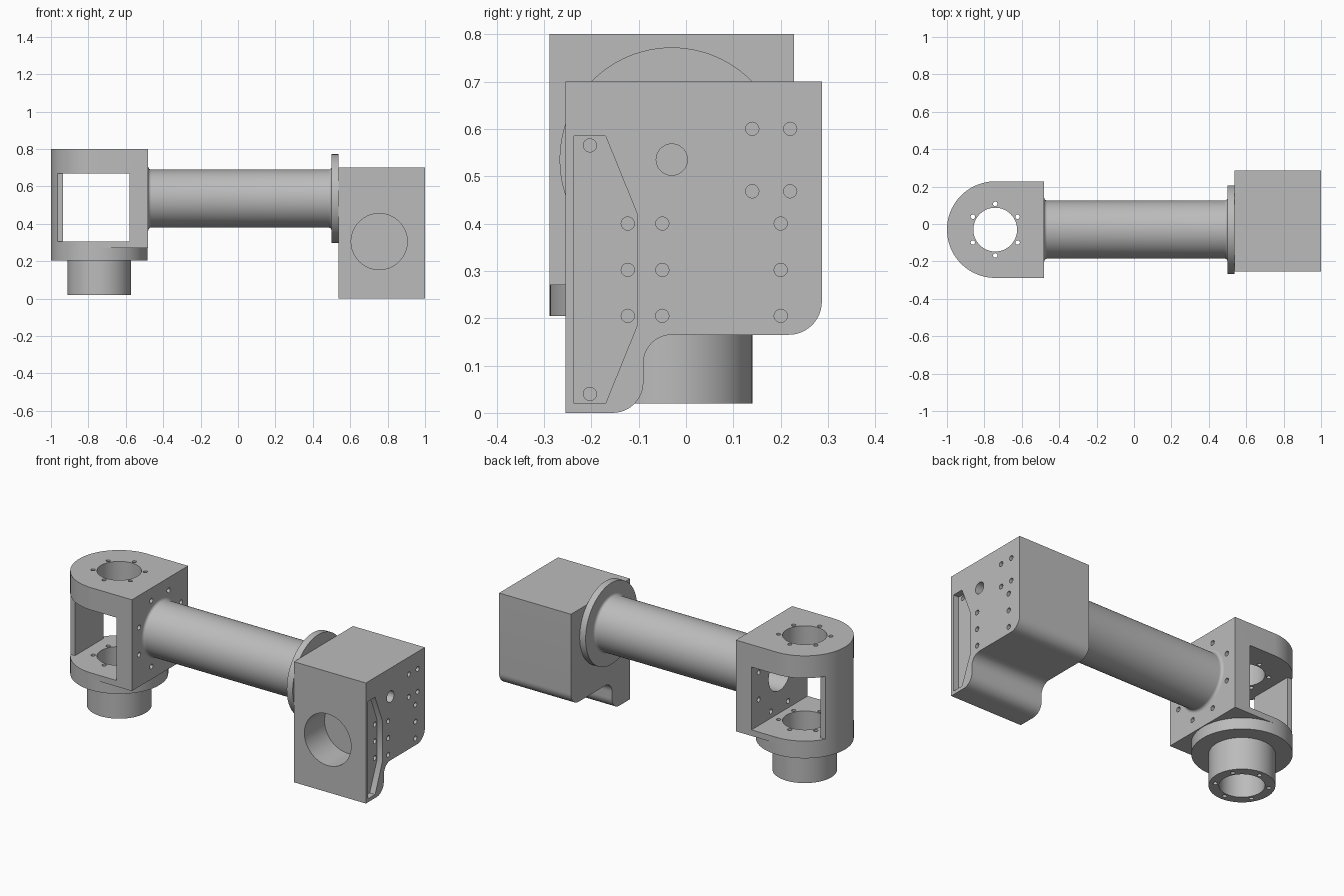
import bpy, bmesh
from math import sin, cos, pi, radians

cube = bpy.data.objects.get("Cube")
if cube:
    bpy.data.objects.remove(cube, do_unlink=True)

grey = bpy.data.materials.new("machined grey")
grey.use_nodes = True
COLOUR = (0.5, 0.5, 0.5, 1)
grey.diffuse_color = COLOUR
grey.node_tree.nodes["Principled BSDF"].inputs["Base Color"].default_value = COLOUR

CY, CZ = -0.03, 0.535      # arm axis
YX, YR = -0.742, 0.258     # yoke axis and outer radius
PLACE = {"x": lambda u, v, t: (t, u, v),
         "y": lambda u, v, t: (u, t, v),
         "z": lambda u, v, t: (u, v, t)}


def arc(u, v, r, start, end, n=12):
    angles = [radians(start + (end - start) * i / n) for i in range(n + 1)]
    return [(u + r * cos(a), v + r * sin(a)) for a in angles]


def circle(u, v, r, n=64):
    return arc(u, v, r, 0, 360, n)[:-1]


def ring(u, v, r, count, start, hole):
    """Circles spaced evenly round a centre."""
    angles = [radians(start + 360 * i / count) for i in range(count)]
    return [circle(u + r * cos(a), v + r * sin(a), hole, 16) for a in angles]


def add_object(name, bm):
    bmesh.ops.recalc_face_normals(bm, faces=bm.faces)
    mesh = bpy.data.meshes.new(name)
    bm.to_mesh(mesh)
    bm.free()
    mesh.materials.append(grey)
    obj = bpy.data.objects.new(name, mesh)
    bpy.context.collection.objects.link(obj)
    return obj


def prism(name, profiles, axis, a, b):
    """Extrude one or more flat outlines along an axis."""
    bm = bmesh.new()
    for profile in profiles:
        low, high = [[bm.verts.new(PLACE[axis](u, v, t)) for u, v in profile] for t in (a, b)]
        bm.faces.new(low)
        bm.faces.new(high)
        for i in range(len(low)):
            j = (i + 1) % len(low)
            bm.faces.new((low[i], low[j], high[j], high[i]))
    return add_object(name, bm)


def activate(obj):
    bpy.ops.object.select_all(action="DESELECT")
    obj.select_set(True)
    bpy.context.view_layer.objects.active = obj


def cut(obj, profiles, axis, a, b):
    cutter = prism("cutter", profiles, axis, a, b)
    cutter.hide_render = True
    mod = obj.modifiers.new("cut", "BOOLEAN")
    mod.operation, mod.solver, mod.object = "DIFFERENCE", "EXACT", cutter
    activate(obj)
    bpy.ops.object.modifier_apply(modifier=mod.name)
    bpy.data.objects.remove(cutter, do_unlink=True)


def smooth(obj):
    activate(obj)
    bpy.ops.object.shade_smooth_by_angle(angle=radians(30))


# Vertical bore and its bolt circle, shared by yoke, base flange and collar
bore = [circle(YX, CY, 0.117)] + ring(YX, CY, 0.138, 6, 30, 0.012)

# Yoke: round-ended block with an open window and one narrow rear post
outline = [(-0.48, CY - YR)] + [(-0.48, CY + YR)] + arc(YX, CY, YR, 90, 270, 48)
yoke = prism("yoke", [outline], "z", 0.27, 0.8)
post = 0.13
window = [(-0.58, -0.4), (-1.1, -0.4), (-1.1, CY - post), (-0.935, CY - post),
          (-0.935, CY + post), (-1.1, CY + post), (-1.1, 0.4), (-0.58, 0.4)]
cut(yoke, [window], "z", 0.305, 0.67)
cut(yoke, bore, "z", 0.2, 0.9)
cut(yoke, [circle(CY, CZ, 0.1)] + ring(CY, CZ, 0.207, 8, 22.5, 0.014), "x", -0.61, -0.4)

# Round flange and collar below the yoke
base_flange = prism("base_flange", [circle(YX, CY, YR, 96)], "z", 0.205, 0.27)
collar = prism("collar", [circle(YX, CY, 0.17)], "z", 0.02, 0.205)
for part in (base_flange, collar):
    cut(part, bore, "z", -0.1, 0.4)

# Hollow arm tube with small flared fillets at both ends
f = 0.016
flare = arc(-0.48 + f, 0.155 + f, f, 180, 270, 6)
profile = flare + [(0.02 - x, r) for x, r in reversed(flare)] + [(0.5, 0.1), (-0.48, 0.1)]
bm = bmesh.new()
n = 64
loops = [[bm.verts.new((x, CY + r * cos(2 * pi * i / n), CZ + r * sin(2 * pi * i / n)))
          for i in range(n)] for x, r in profile]
for k, loop in enumerate(loops):
    after = loops[(k + 1) % len(loops)]
    for i in range(n):
        j = (i + 1) % n
        bm.faces.new((loop[i], loop[j], after[j], after[i]))
arm_tube = add_object("arm_tube", bm)

# Thin disc between the tube and the housing
arm_flange = prism("arm_flange", [circle(CY, CZ, 0.237, 96)], "x", 0.5, 0.538)

# Housing: block with a front leg, a concave step and a rounded back corner
side = ([(-0.255, 0.7), (-0.255, 0)] + arc(-0.155, 0.065, 0.065, -90, 0)
        + arc(-0.03, 0.105, 0.06, 180, 90) + arc(0.217, 0.235, 0.07, -90, 0) + [(0.287, 0.7)])
housing = prism("housing", [side], "x", 0.538, 1.0)
cut(housing, [circle(0.755, 0.305, 0.15)], "y", -0.4, -0.07)

# Recess and screw holes in the outer face
recess = [(-0.237, 0.02), (-0.237, 0.585), (-0.17, 0.585),
          (-0.103, 0.42), (-0.103, 0.185), (-0.17, 0.02)]
cut(housing, [recess], "x", 0.965, 1.1)
screws = [(y, z) for y in (-0.123, -0.05, 0.2) for z in (0.205, 0.302, 0.4)]
screws += [(y, z) for y in (0.14, 0.22) for z in (0.468, 0.6)]
screws += [(-0.203, 0.04), (-0.203, 0.565)]
cut(housing, [circle(y, z, 0.014, 16) for y, z in screws] + [circle(CY, CZ, 0.033, 32)],
    "x", 0.925, 1.1)

for part in (yoke, base_flange, collar, arm_tube, arm_flange, housing):
    smooth(part)
